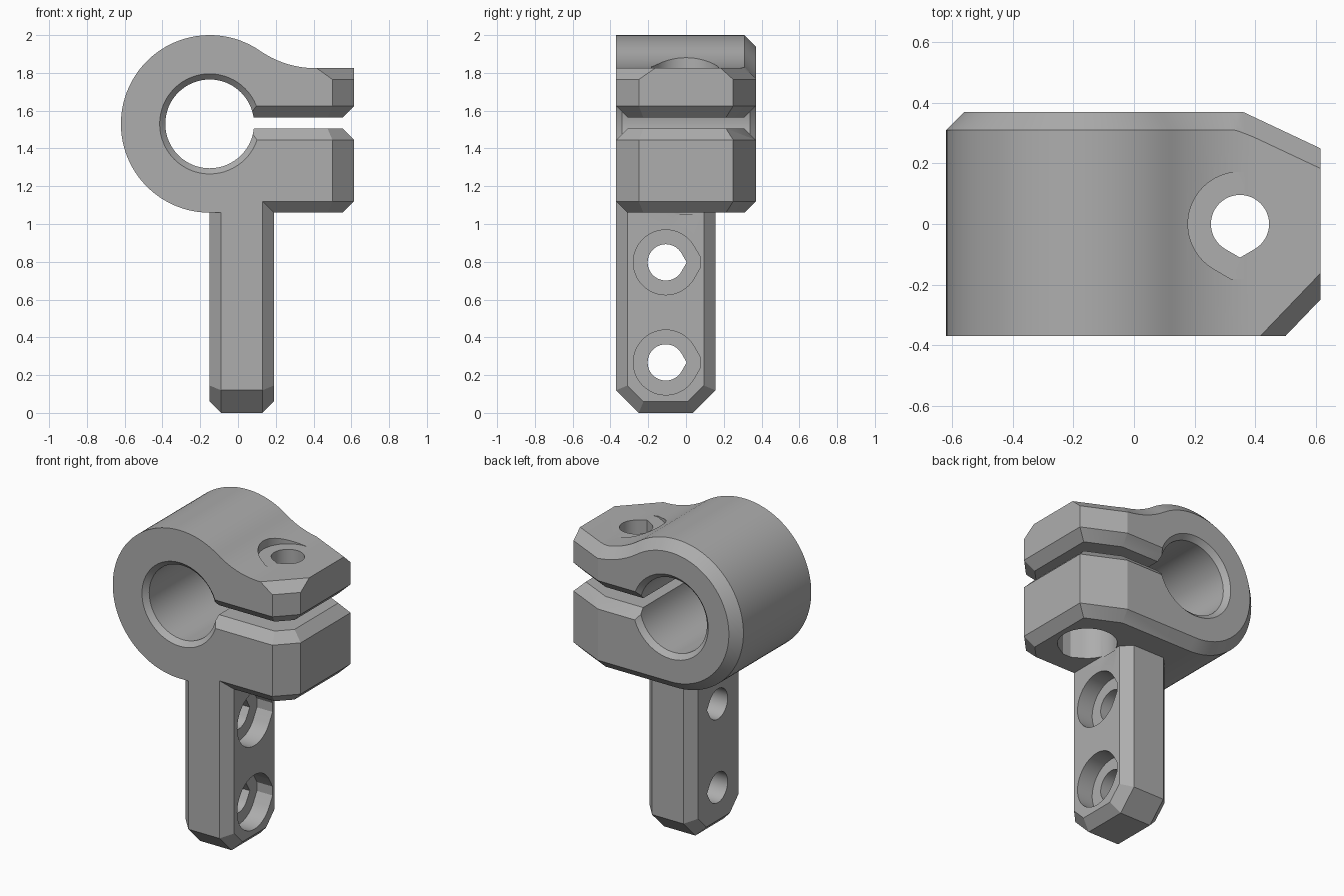
import bpy
import bmesh
from math import cos, sin, radians, degrees, atan2, hypot
from mathutils import Vector

if "Cube" in bpy.data.objects:
    bpy.data.objects.remove(bpy.data.objects["Cube"], do_unlink=True)

grey = bpy.data.materials.new("light grey")
grey.use_nodes = True
grey.diffuse_color = (0.42, 0.42, 0.42, 1)
grey.node_tree.nodes["Principled BSDF"].inputs["Base Color"].default_value = (0.42, 0.42, 0.42, 1)


def loft(name, rings):
    """Closed solid through rings with equal point counts."""
    bm = bmesh.new()
    loops = [[bm.verts.new(p) for p in ring] for ring in rings]
    n = len(loops[0])
    for a, b in zip(loops, loops[1:]):
        for i in range(n):
            j = (i + 1) % n
            bm.faces.new((a[i], a[j], b[j], b[i]))
    bm.faces.new(loops[0][::-1])
    bm.faces.new(loops[-1])
    bmesh.ops.recalc_face_normals(bm, faces=bm.faces)
    mesh = bpy.data.meshes.new(name)
    bm.to_mesh(mesh)
    bm.free()
    mesh.materials.append(grey)
    ob = bpy.data.objects.new(name, mesh)
    bpy.context.collection.objects.link(ob)
    return ob


def combine(ob, other, operation="DIFFERENCE"):
    other.hide_render = True
    mod = ob.modifiers.new("combine", "BOOLEAN")
    mod.operation, mod.solver, mod.object = operation, "EXACT", other
    bpy.context.view_layer.objects.active = ob
    bpy.ops.object.modifier_apply(modifier=mod.name)
    bpy.data.objects.remove(other, do_unlink=True)


def arc(cx, cz, r, start, end, steps):
    angles = [radians(start + (end - start) * i / steps) for i in range(steps + 1)]
    return [(cx + r * cos(a), cz + r * sin(a)) for a in angles]


# Clamp body: ring blending into a flat arm, chamfered around the back
RX, RZ, R = -0.15, 1.53, 0.47
FRONT, BACK, END = -0.37, 0.37, 0.615
TOP, BOTTOM, BEVEL = 1.825, 1.06, 0.06
FX = 0.41
dx, dz = FX - RX, TOP - RZ
FR = (dx * dx + dz * dz - R * R) / (2 * (R - dz))
TANGENT = degrees(atan2(dz + FR, dx))


def outline(inset, y):
    pts = [(END, BOTTOM + inset), (END, TOP - inset)]
    pts += arc(FX, TOP + FR, FR + inset, 270, 180 + TANGENT, 14)
    pts += arc(RX, RZ, R - inset, TANGENT, 270, 60)[1:]
    return [(x, y, z) for x, z in pts]


body = loft("clamp", [outline(0, FRONT), outline(0, BACK - BEVEL), outline(BEVEL, BACK)])

# Plan of the arm, used to place corner cuts and edge chamfers
plan = [Vector(p) for p in ((0.05, FRONT), (0.5, FRONT), (END, -0.25),
                            (END, 0.25), (0.36, BACK), (0.05, BACK))]
edges = list(zip(plan, plan[1:]))


def edge_cut(edge, section):
    """Cut a section of (outward distance, height) points along a plan edge."""
    p, q = edge
    t = (q - p).normalized()
    n = Vector((t.y, -t.x))
    rings = [[(*(base + n * s), z) for s, z in section]
             for base in (p - t * 0.1, q + t * 0.1)]
    combine(body, loft("edge_cutter", rings))


SLIT, HALF = 1.535, 0.03
for i in (1, 3):
    edge_cut(edges[i], [(0, 0.9), (0.3, 0.9), (0.3, 2.2), (0, 2.2)])
    edge_cut(edges[i], [(-0.16, TOP + 0.1), (0.05, TOP - 0.11), (0.05, TOP + 0.1)])
for edge in edges[:4]:
    edge_cut(edge, [(-0.1, BOTTOM - 0.04), (0.05, BOTTOM + 0.11), (0.05, BOTTOM - 0.04)])

# Leg: bar with clipped bottom corners and chamfered sides
def leg_ring(x, d):
    y0, y1, c = FRONT + d, 0.155 - d, 0.12 - d * 0.586
    return [(x, y, z) for y, z in ((y0, 1.2), (y0, d + c), (y0 + c, d),
                                   (y1 - c, d), (y1, d + c), (y1, 1.2))]


leg = loft("leg", [leg_ring(-0.15, BEVEL), leg_ring(-0.09, 0),
                   leg_ring(0.13, 0), leg_ring(0.19, BEVEL)])
combine(body, leg, "UNION")

# Main bore with small chamfers at both ends
bore = [[(x, y, z) for x, z in arc(RX, RZ, r, 0, 354.375, 63)]
        for y, r in ((-0.4, 0.295), (-0.34, 0.235), (0.34, 0.235), (0.4, 0.295))]
combine(body, loft("bore_cutter", bore))

# Clamping slit with flared outer edges
slit = [[(x, y, SLIT + h) for x, h in ((-0.05, -HALF), (0.8, -HALF), (0.8, HALF), (-0.05, HALF))]
        for y in (-0.5, 0.5)]
combine(body, loft("slit_cutter", slit))
for edge in edges:
    edge_cut(edge, [(-0.06, SLIT - HALF), (0.05, SLIT - HALF - 0.11),
                    (0.05, SLIT + HALF + 0.11), (-0.06, SLIT + HALF)])


# Screw holes: teardrop shaped, the wide ones with a blunt tip
def teardrop(r, blunt):
    pts = arc(0, 0, r, 30, 330, 40)
    if blunt:
        w = (1 - 1.06 * cos(radians(30))) / 0.5
        return pts + [(1.06 * r, -w * r), (1.06 * r, w * r)]
    return pts + [(r / cos(radians(30)), 0)]


def clamp_hole(r, blunt, z0, z1):
    combine(body, loft("clamp_hole_cutter", [[(0.35 + v, -u, z) for u, v in teardrop(r, blunt)]
                                             for z in (z0, z1)]))


def leg_hole(r, blunt, height, x0, x1):
    combine(body, loft("leg_hole_cutter", [[(x, -0.107 + u, height + v) for u, v in teardrop(r, blunt)]
                                           for x in (x0, x1)]))


clamp_hole(0.096, False, 1.0, 2.1)
clamp_hole(0.172, True, TOP + 0.002, 2.1)
clamp_hole(0.172, True, 1.05, 1.28)
for height in (0.797, 0.267):
    leg_hole(0.096, False, height, -0.3, 0.3)
    leg_hole(0.172, True, height, 0.08, 0.3)

# Smooth curved walls, crisp chamfers
bpy.ops.object.select_all(action="DESELECT")
body.select_set(True)
bpy.context.view_layer.objects.active = body
bpy.ops.object.shade_smooth_by_angle(angle=radians(20))
